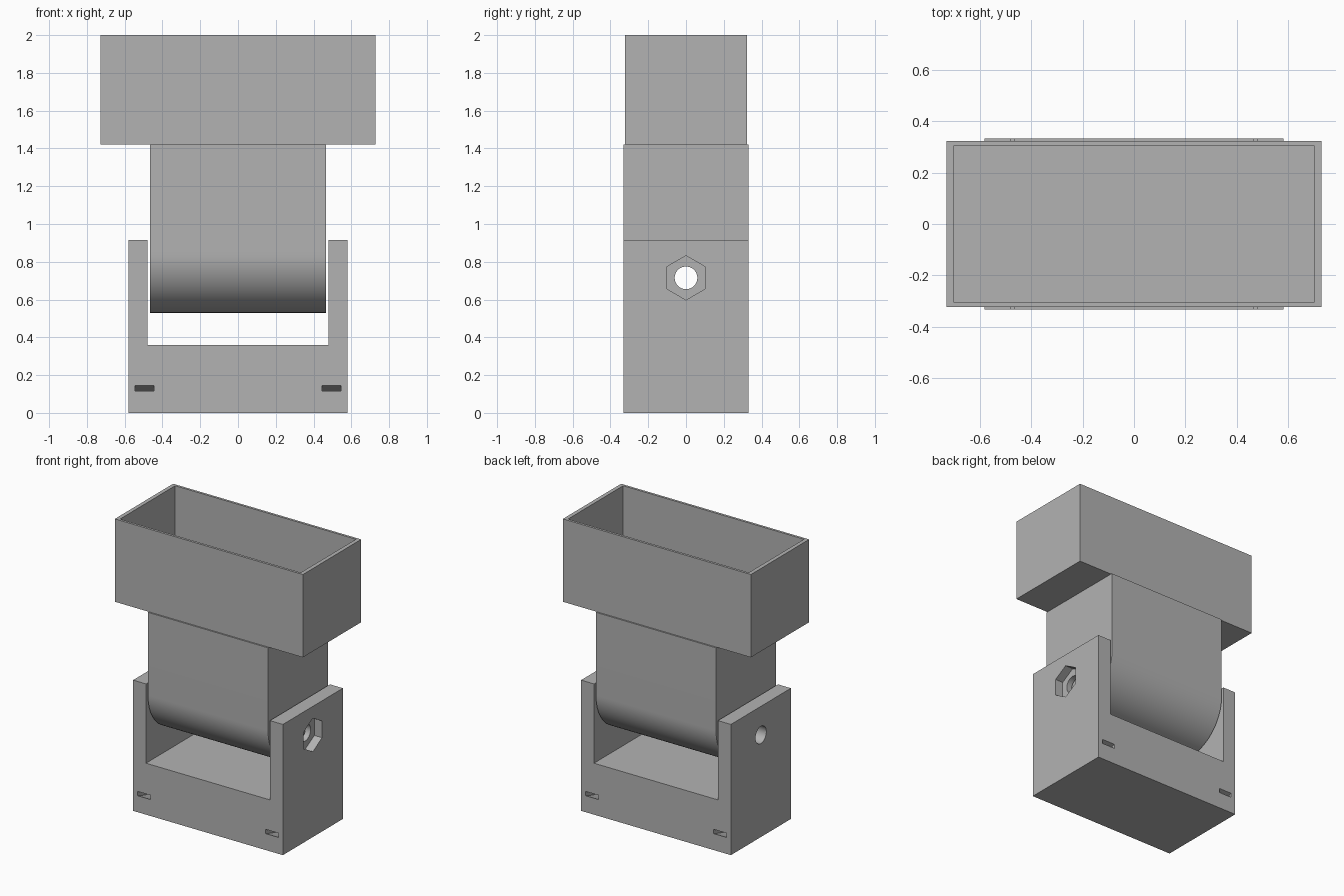
import bpy, bmesh, math
from mathutils import Vector

if "Cube" in bpy.data.objects:
    bpy.data.objects.remove(bpy.data.objects["Cube"], do_unlink=True)

grey = bpy.data.materials.new("plain grey")
grey.use_nodes = True
colour = (0.45, 0.45, 0.45, 1)
grey.diffuse_color = colour
grey.node_tree.nodes["Principled BSDF"].inputs["Base Color"].default_value = colour

HALF_DEPTH = 0.332
PIVOT_Z = 0.715


def prism(name, profile, axis, start, end):
    """Extrude a closed 2D profile along x (profile = y, z) or y (profile = x, z)."""
    bm = bmesh.new()
    if axis == "x":
        verts = [bm.verts.new((start, a, b)) for a, b in profile]
        step = Vector((end - start, 0, 0))
    else:
        verts = [bm.verts.new((a, start, b)) for a, b in profile]
        step = Vector((0, end - start, 0))
    face = bm.faces.new(verts)
    result = bmesh.ops.extrude_face_region(bm, geom=[face], use_keep_orig=True)
    moved = [v for v in result["geom"] if isinstance(v, bmesh.types.BMVert)]
    bmesh.ops.translate(bm, verts=moved, vec=step)
    bmesh.ops.recalc_face_normals(bm, faces=bm.faces)
    mesh = bpy.data.meshes.new(name)
    bm.to_mesh(mesh)
    bm.free()
    obj = bpy.data.objects.new(name, mesh)
    bpy.context.collection.objects.link(obj)
    mesh.materials.append(grey)
    return obj


def rect(half_width, low, high):
    return [(-half_width, low), (half_width, low), (half_width, high), (-half_width, high)]


def polygon(radius, sides):
    """Regular polygon around the pivot with a corner at the top."""
    angles = [2 * math.pi * i / sides for i in range(sides)]
    return [(radius * math.sin(a), PIVOT_Z + radius * math.cos(a)) for a in angles]


def cut(target, cutter):
    """Subtract a cutter, apply the cut and drop the cutter."""
    cutter.hide_render = True
    mod = target.modifiers.new("cut", "BOOLEAN")
    mod.operation = "DIFFERENCE"
    mod.solver = "EXACT"
    mod.object = cutter
    bpy.ops.object.select_all(action="DESELECT")
    bpy.context.view_layer.objects.active = target
    target.select_set(True)
    bpy.ops.object.modifier_apply(modifier=mod.name)
    bpy.data.objects.remove(cutter, do_unlink=True)


def smooth(obj):
    bpy.ops.object.select_all(action="DESELECT")
    bpy.context.view_layer.objects.active = obj
    obj.select_set(True)
    bpy.ops.object.shade_smooth_by_angle(angle=math.radians(30))


# Fork-shaped base with two upright arms
fork = [(-0.58, 0), (0.58, 0), (0.58, 0.915), (0.48, 0.915),
        (0.48, 0.36), (-0.48, 0.36), (-0.48, 0.915), (-0.58, 0.915)]
base = prism("fork_base", fork, "y", -HALF_DEPTH, HALF_DEPTH)

# Swinging neck with a rounded lower end
radius = 0.31
flat = HALF_DEPTH - radius
profile = [(-HALF_DEPTH, 1.42)]
for side in (-1, 1):
    for i in range(25):
        t = math.pi / 2 * i / 24
        a = t if side < 0 else math.pi / 2 - t
        profile.append((side * (flat + radius * math.cos(a)),
                        0.84 - radius * math.sin(a)))
profile.append((HALF_DEPTH, 1.42))
neck = prism("rounded_neck", profile, "x", -0.465, 0.465)

# Pivot bore through both arms and the neck
for part in (base, neck):
    cut(part, prism("bore_cutter", polygon(0.06, 48), "x", -0.8, 0.8))

# Hexagonal nut pocket on the left arm
cut(base, prism("nut_cutter", polygon(0.117, 6), "x", 0.52, 0.7))

# Curved tie channels running from front to back through the base
steps = 16
sag = 0.06
ys = [-0.36 + 0.72 * i / steps for i in range(steps + 1)]
dip = [-sag * (1 - (y / HALF_DEPTH) ** 2) for y in ys]
channel = [(y, 0.115 + d) for y, d in zip(ys, dip)]
channel += [(y, 0.145 + d) for y, d in reversed(list(zip(ys, dip)))]
for x in (-0.545, 0.445):
    cut(base, prism("channel_cutter", channel, "x", x, x + 0.1))

# Open tray on top
tray = prism("open_tray", rect(0.728, 1.42, 2.0), "y", -0.322, 0.322)
cut(tray, prism("tray_cutter", rect(0.7, 1.45, 2.2), "y", -0.305, 0.305))

for part in (base, neck, tray):
    smooth(part)
